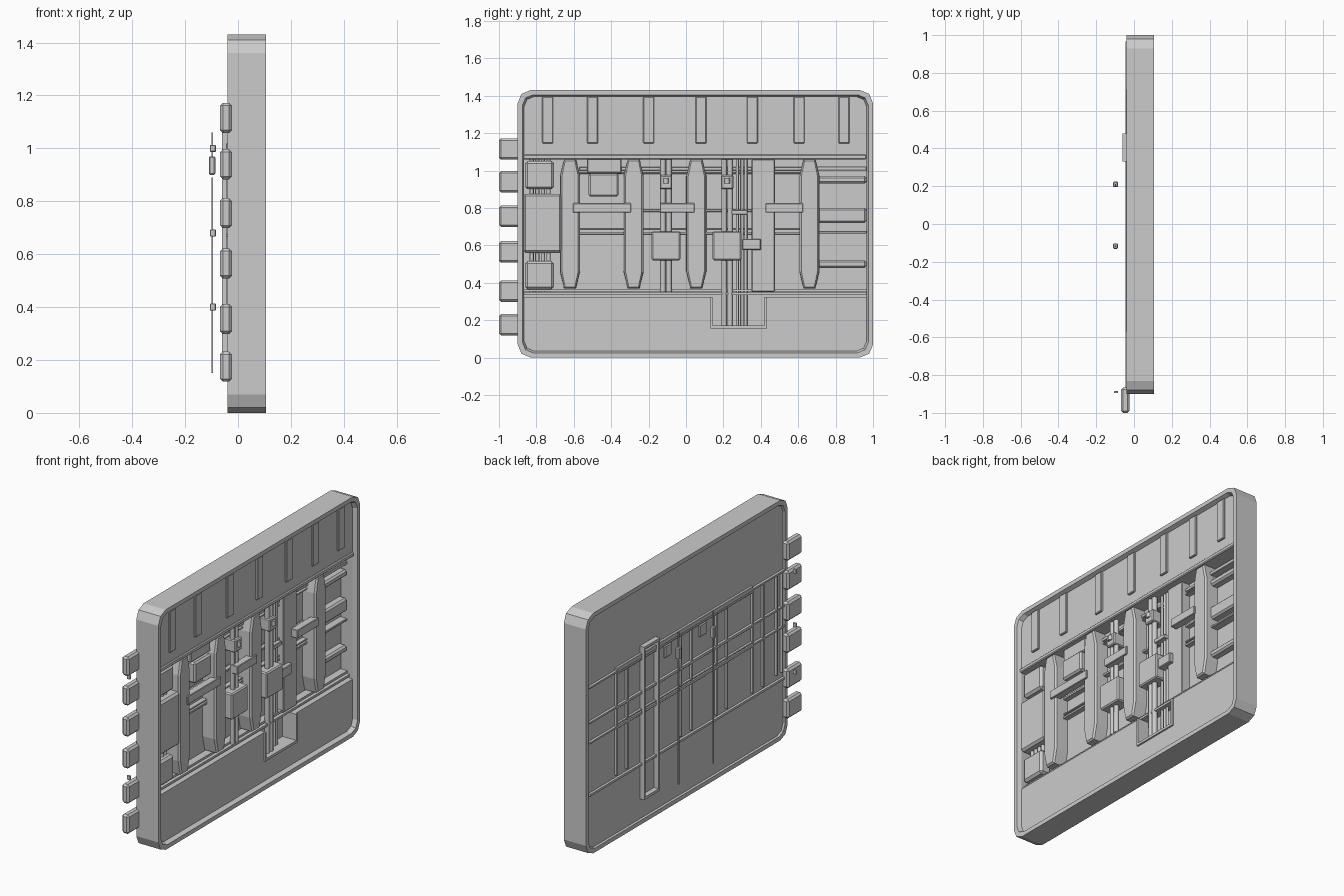
import bpy, bmesh, math


def finish(name, bm, bevel=0.0):
    bmesh.ops.recalc_face_normals(bm, faces=bm.faces)
    if bevel:
        bmesh.ops.bevel(bm, geom=bm.edges[:], offset=bevel, segments=1, affect='EDGES')
    me = bpy.data.meshes.new(name)
    bm.to_mesh(me)
    bm.free()
    ob = bpy.data.objects.new(name, me)
    bpy.context.collection.objects.link(ob)
    return ob


def loft(name, rings, cap=True, bevel=0.0):
    """Skin a list of equal-length point rings; closed back on itself if not capped."""
    bm = bmesh.new()
    vs = [[bm.verts.new(p) for p in r] for r in rings]
    n = len(vs[0])
    pairs = list(zip(vs, vs[1:])) + ([] if cap else [(vs[-1], vs[0])])
    for a, b in pairs:
        for i in range(n):
            j = (i + 1) % n
            bm.faces.new((a[i], a[j], b[j], b[i]))
    if cap:
        bm.faces.new(vs[0])
        bm.faces.new(vs[-1])
    return finish(name, bm, bevel)


def box(name, x, y, z, bevel=0.0):
    ring = [(y[0], z[0]), (y[1], z[0]), (y[1], z[1]), (y[0], z[1])]
    return loft(name, [[(k, *p) for p in ring] for k in x], bevel=bevel)


def rod(name, x, y, z, r):
    ring = [(x + r * math.cos(a * math.pi / 4), y + r * math.sin(a * math.pi / 4)) for a in range(8)]
    ob = loft(name, [[(*p, k) for p in ring] for k in z])
    for f in ob.data.polygons:
        f.use_smooth = len(f.vertices) == 4
    ob.data.set_sharp_from_angle(angle=math.radians(50))
    return ob


def rounded(x, inset, r=0.07, seg=2):
    """Rounded rectangle of the case outline at depth x."""
    y0, y1, z0, z1 = -0.9, 1.0, 0.0, 1.43
    r -= inset * 0.5
    pts = []
    for k, (cy, cz) in enumerate([(y1 - inset - r, z1 - inset - r), (y0 + inset + r, z1 - inset - r),
                                  (y0 + inset + r, z0 + inset + r), (y1 - inset - r, z0 + inset + r)]):
        for s in range(seg + 1):
            a = (k + s / seg) * math.pi / 2
            pts.append((x, cy + r * math.cos(a), cz + r * math.sin(a)))
    return pts


# Case: outer frame ring and the thin back sheet
loft("case_frame", [rounded(-0.04, 0), rounded(0.105, 0), rounded(0.105, 0.025),
                    rounded(0.08, 0.035), rounded(-0.03, 0.03), rounded(-0.04, 0.025)], cap=False)
loft("back_sheet", [rounded(-0.03, 0.025), rounded(0.0, 0.025)])

# Upper panel with ribs and ledge
box("upper_panel", (-0.01, 0.08), (-0.87, 0.97), (1.07, 1.395))
box("upper_ledge", (-0.01, 0.09), (-0.87, 0.965), (1.06, 1.085), 0.005)
for y in (-0.74, -0.5, -0.2, 0.08, 0.355, 0.605, 0.845):
    box("upper_rib", (0.07, 0.092), (y - 0.029, y + 0.029), (1.145, 1.395), 0.004)

# Lower panel with a notch for the tray
notch = [(-0.87, 0.035), (0.97, 0.035), (0.97, 0.325), (0.43, 0.325),
         (0.43, 0.16), (0.13, 0.16), (0.13, 0.325), (-0.87, 0.325)]
loft("lower_panel", [[(x, *p) for p in notch] for x in (-0.01, 0.08)])
box("lower_ledge", (-0.01, 0.06), (-0.87, 0.965), (0.335, 0.348))
box("lower_ledge_strip", (-0.045, 0.045), (-0.87, 0.965), (0.352, 0.365))
for y in (0.13, 0.42):
    box("tray_side", (0.0, 0.09), (y, y + 0.012), (0.16, 0.325))
box("tray_bottom", (0.0, 0.09), (0.13, 0.432), (0.155, 0.17))

# Horizontal rails that pass through the back sheet
for z, h in ((1.01, 0.018), (0.985, 0.008), (0.785, 0.014), (0.685, 0.008), (0.665, 0.014)):
    box("rail", (-0.045, 0.03), (-0.57, 0.71), (z - h / 2, z + h / 2), 0.002)
for z in (1.0, 0.79, 0.67):
    box("rail_back_edge", (-0.045, 0.005), (-0.87, 0.965), (z - 0.005, z + 0.005))
for z, h in ((1.01, 0.022), (0.95, 0.04), (0.76, 0.08), (0.67, 0.014), (0.5, 0.04)):
    box("end_rail", (-0.01, 0.045), (0.7, 0.965), (z - h / 2, z + h / 2), 0.01 if h > 0.03 else 0.003)

# Pillars with tapered ends, plus the side walls showing at the back
for c in (-0.62, -0.28, 0.055, 0.66):
    def outline(w, e):
        return [(c - w * 0.6, 0.37 + e), (c + w * 0.6, 0.37 + e), (c + w, 0.46), (c + w, 0.97),
                (c + w * 0.6, 1.06 - e), (c - w * 0.6, 1.06 - e), (c - w, 0.97), (c - w, 0.46)]
    loft("pillar", [[(x, *p) for p in outline(w, e)]
                    for x, w, e in ((-0.01, 0.054, 0), (0.075, 0.052, 0), (0.085, 0.043, 0.008))])
    for s in (-1, 1):
        y = c + s * 0.05
        box("pillar_back_wall", (-0.045, 0.0), (y - 0.005, y + 0.005), (0.38, 1.0), 0.002)

# Wide column with its open back frame
box("wide_column", (-0.01, 0.055), (0.35, 0.475), (0.35, 1.06), 0.005)
for y in (0.33, 0.465):
    box("column_back_side", (-0.06, 0.0), (y, y + 0.013), (0.15, 1.06))
for z in (0.15, 1.045):
    box("column_back_end", (-0.06, 0.0), (0.33, 0.478), (z, z + 0.015))

# Cross bars
for y in ((-0.605, -0.295), (-0.14, 0.045), (0.425, 0.625)):
    box("cross_bar", (0.05, 0.095), y, (0.775, 0.825), 0.003)

# Left control cluster
for y in (-0.825, -0.795, -0.765, -0.735):
    rod("cluster_rod", 0.035, y, (0.35, 1.06), 0.011)
box("cluster_housing", (0.0, 0.085), (-0.87, -0.665), (0.56, 0.875), 0.012)
for z in (0.365, 0.9):
    box("cluster_knob", (0.0, 0.075), (-0.86, -0.705), (z, z + 0.15), 0.013)
for y in (-0.85, -0.8):
    box("cluster_back_edge", (-0.045, 0.0), (y, y + 0.008), (0.4, 1.0))

# Hanging latch
box("latch_mount", (0.0, 0.06), (-0.53, -0.345), (0.985, 1.065), 0.006)
box("latch_block", (0.0, 0.08), (-0.52, -0.36), (0.86, 0.985), 0.01)

# Twin slider assemblies, each with loose pieces behind the sheet
for c, low in ((-0.107, 0.35), (0.22, 0.17)):
    for d in (-0.016, 0.016):
        rod("slider_rod", 0.05, c + d, (low, 1.065), 0.015)
    box("slider_clip", (-0.04, 0.08), (c - 0.033, c + 0.033), (0.9, 0.975), 0.006)
    rod("slider_pin", 0.08, c, (0.93, 0.96), 0.014)
    box("slider_block", (0.0, 0.09), (c - 0.077, c + 0.077), (0.52, 0.675), 0.007)
    box("rear_rod", (-0.1, -0.094), (c - 0.015, c - 0.007), (0.15, 0.89))
    box("rear_rod_top", (-0.1, -0.094), (c - 0.015, c - 0.007), (0.97, 1.06))
    box("rear_clip", (-0.11, -0.085), (c - 0.025, c + 0.005), (0.9, 0.97), 0.005)
for y in (0.275, 0.3, 0.32):
    rod("thin_rod", 0.03, y, (0.17, 1.065), 0.008)
box("slider_arm", (0.03, 0.08), (0.3, 0.4), (0.575, 0.635), 0.004)
box("slider_tab", (0.02, 0.06), (0.23, 0.33), (0.765, 0.79), 0.003)

# Edge tabs and small rear clips
for z in (1.115, 0.94, 0.755, 0.565, 0.355, 0.175):
    box("edge_tab", (-0.068, -0.023), (-1.0, -0.865), (z - 0.057, z + 0.057), 0.011)
for z in (1.0, 0.68, 0.4):
    box("small_rear_clip", (-0.106, -0.084), (-0.896, -0.885), (z - 0.013, z + 0.013), 0.002)
